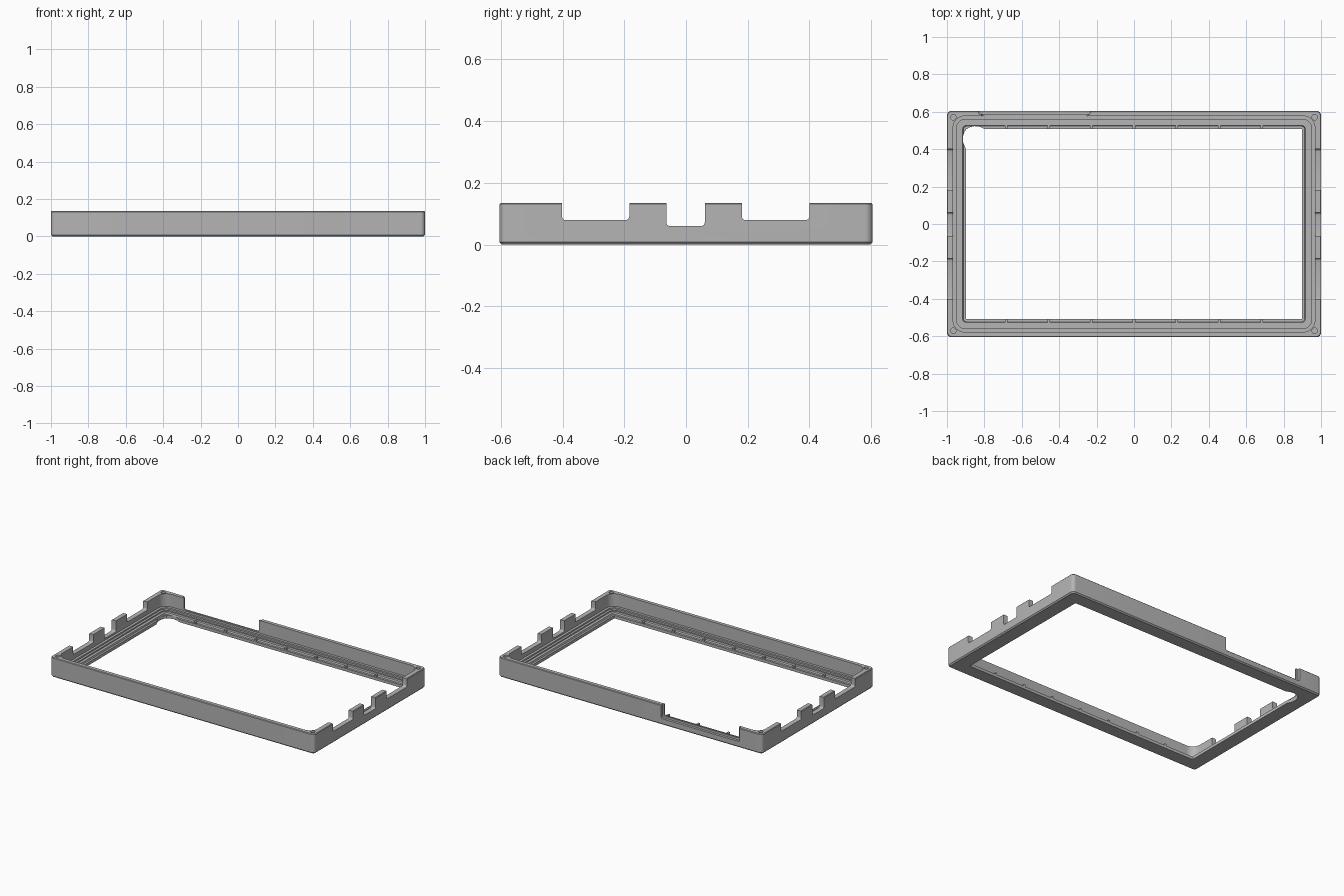
import bpy, bmesh, math

cube = bpy.data.objects.get("Cube")
if cube:
    bpy.data.objects.remove(cube, do_unlink=True)

grey = bpy.data.materials.new("mid grey plastic")
grey.use_nodes = True
grey.diffuse_color = (0.46, 0.46, 0.46, 1)
grey.node_tree.nodes["Principled BSDF"].inputs["Base Color"].default_value = grey.diffuse_color


def finish(name, bm):
    bmesh.ops.recalc_face_normals(bm, faces=bm.faces)
    mesh = bpy.data.meshes.new(name)
    bm.to_mesh(mesh)
    bm.free()
    ob = bpy.data.objects.new(name, mesh)
    bpy.context.collection.objects.link(ob)
    mesh.materials.append(grey)
    return ob


def rounded_rect(hx, hy, r, steps=8):
    pts = []
    for q, (sx, sy) in enumerate([(1, 1), (-1, 1), (-1, -1), (1, -1)]):
        for i in range(steps + 1):
            a = math.pi / 2 * (q + i / steps)
            pts.append((sx * (hx - r) + r * math.cos(a), sy * (hy - r) + r * math.sin(a)))
    return pts


def ring_loft(name, sections):
    """Closed frame swept through (half x, half y, corner radius, z) outlines."""
    bm = bmesh.new()
    loops = [[bm.verts.new((x, y, z)) for x, y in rounded_rect(hx, hy, r)]
             for hx, hy, r, z in sections]
    for a, b in zip(loops, loops[1:] + loops[:1]):
        for i in range(len(a)):
            j = (i + 1) % len(a)
            bm.faces.new((a[i], a[j], b[j], b[i]))
    return finish(name, bm)


def prism(name, pts, z0, z1):
    bm = bmesh.new()
    face = bm.faces.new([bm.verts.new((x, y, z0)) for x, y in pts])
    top = bmesh.ops.extrude_face_region(bm, geom=[face])["geom"]
    bmesh.ops.translate(bm, vec=(0, 0, z1 - z0),
                        verts=[v for v in top if isinstance(v, bmesh.types.BMVert)])
    return finish(name, bm)


def block(name, x0, x1, y0, y1, z0, z1, round_axis=None):
    """Box; its lower edges along round_axis (0 = x, 1 = y) may be rounded."""
    bm = bmesh.new()
    bmesh.ops.create_cube(bm, size=1)
    for v in bm.verts:
        v.co = ((x0, x1)[v.co.x > 0], (y0, y1)[v.co.y > 0], (z0, z1)[v.co.z > 0])
    if round_axis is not None:
        edges = [e for e in bm.edges if all(abs(v.co.z - z0) < 1e-5 for v in e.verts)
                 and abs((e.verts[0].co - e.verts[1].co)[round_axis]) > 1e-5]
        bmesh.ops.bevel(bm, geom=edges, offset=0.012, segments=4, profile=0.5, affect='EDGES')
    return finish(name, bm)


def cut(target, cutter):
    cutter.hide_render = True
    mod = target.modifiers.new("cut", 'BOOLEAN')
    mod.operation = 'DIFFERENCE'
    mod.solver = 'EXACT'
    mod.object = cutter
    bpy.context.view_layer.objects.active = target
    bpy.ops.object.modifier_apply(modifier=mod.name)
    bpy.data.objects.remove(cutter, do_unlink=True)


# Frame: chamfered foot, outer wall, inner wall, stepped ledge, opening
frame = ring_loft("frame", [
    (0.992, 0.597, 0.016, 0),
    (1.0, 0.605, 0.024, 0.008),
    (1.0, 0.605, 0.024, 0.131),
    (0.996, 0.601, 0.02, 0.135),
    (0.967, 0.577, 0.06, 0.135),
    (0.967, 0.577, 0.06, 0.048),
    (0.950, 0.560, 0.05, 0.048),
    (0.950, 0.560, 0.05, 0.038),
    (0.935, 0.545, 0.04, 0.038),
    (0.935, 0.545, 0.04, 0.030),
    (0.916, 0.527, 0.02, 0.030),
    (0.912, 0.523, 0.016, 0.020),
    (0.898, 0.508, 0.004, 0.020),
    (0.898, 0.508, 0.004, 0),
])

# Notches through both end walls
for y0, y1, z in [(-0.402, -0.184, 0.079), (-0.064, 0.061, 0.06), (0.181, 0.4, 0.079)]:
    cut(frame, block("notch_cutter", -1.1, 1.1, y0, y1, z, 0.2, round_axis=0))

# Rear wall opening with a shallow outer recess
cut(frame, block("rear_recess_cutter", -0.83, -0.235, 0.588, 0.7, 0.042, 0.2, round_axis=1))
cut(frame, block("rear_opening_cutter", -0.815, -0.245, 0.565, 0.7, 0.056, 0.2, round_axis=1))

# Curved relief in one corner of the opening
relief = [(-0.8, 0.45), (-0.8, 0.508), (-0.825, 0.52), (-0.855, 0.523), (-0.885, 0.515),
          (-0.906, 0.495), (-0.915, 0.465), (-0.913, 0.435), (-0.898, 0.4), (-0.85, 0.4)]
cut(frame, prism("relief_cutter", relief, -0.1, 0.1))

# Screw holes in the corners
for sx in (-1, 1):
    for sy in (-1, 1):
        circle = [(sx * 0.966 + 0.015 * math.cos(math.tau * i / 20),
                   sy * 0.571 + 0.015 * math.sin(math.tau * i / 20)) for i in range(20)]
        cut(frame, prism("hole_cutter", circle, 0.05, 0.2))

bpy.ops.object.select_all(action='DESELECT')
frame.select_set(True)
bpy.context.view_layer.objects.active = frame
bpy.ops.object.shade_smooth_by_angle(angle=math.radians(30))

# Small ribs along the front and rear ledges
for side, name in ((-1, "front_rib"), (1, "rear_rib")):
    for k in range(-3, 4):
        y0, y1 = sorted((side * 0.509, side * 0.53))
        block(name, k * 0.228 - 0.007, k * 0.228 + 0.007, y0, y1, 0.012, 0.034)
